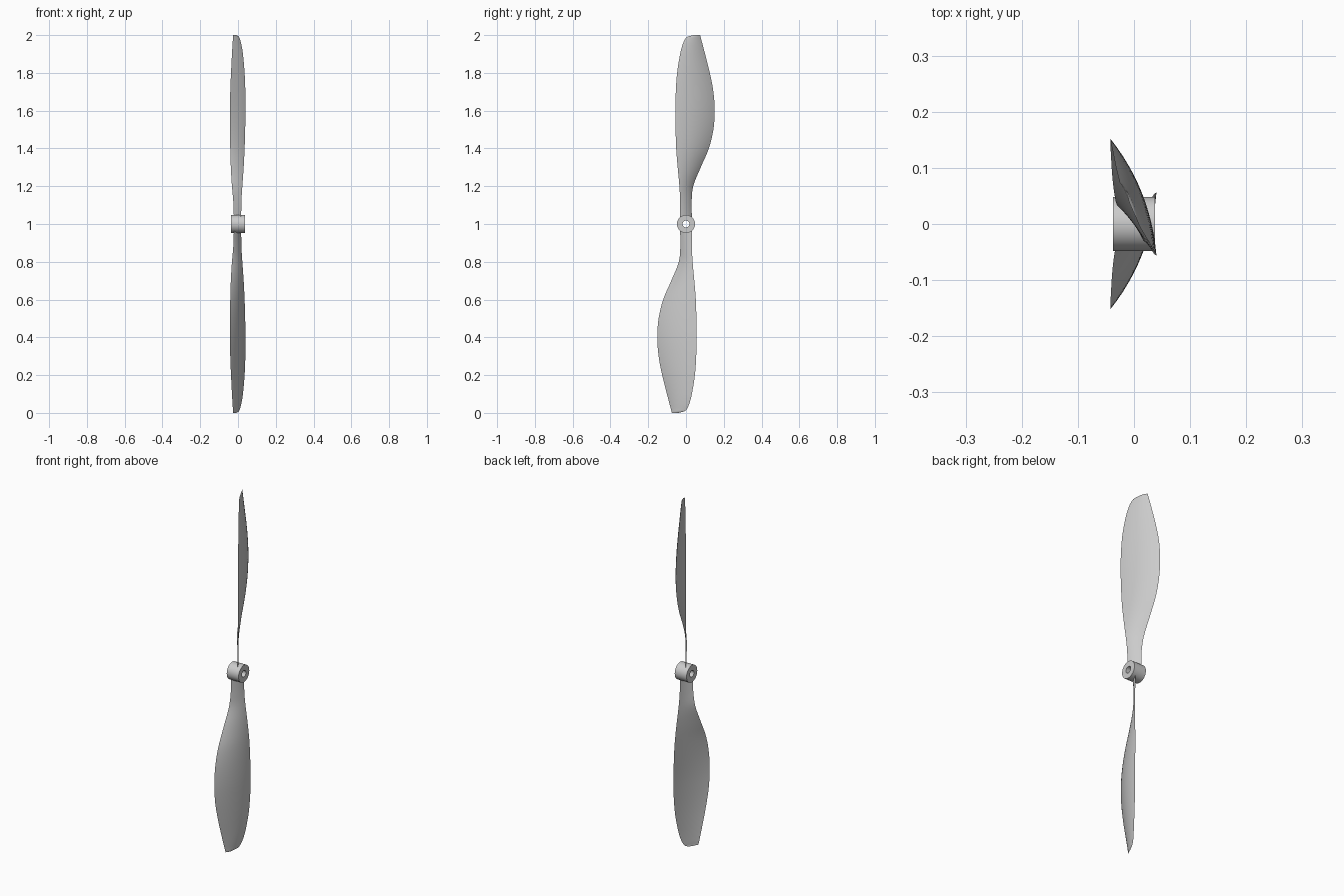
import bpy, bmesh, math
from mathutils import Vector, Matrix

if "Cube" in bpy.data.objects:
    bpy.data.objects.remove(bpy.data.objects["Cube"])

# Blade stations: radius, trailing edge (x, y), leading edge (x, y)
STATIONS = [
    (0.035, 0.017, -0.031, -0.022, 0.031),
    (0.12, 0.018, -0.031, -0.025, 0.030),
    (0.20, 0.023, -0.035, -0.032, 0.038),
    (0.30, 0.030, -0.044, -0.038, 0.078),
    (0.40, 0.035, -0.052, -0.041, 0.121),
    (0.50, 0.038, -0.055, -0.042, 0.145),
    (0.60, 0.040, -0.056, -0.042, 0.152),
    (0.70, 0.039, -0.054, -0.041, 0.145),
    (0.80, 0.035, -0.047, -0.037, 0.126),
    (0.90, 0.026, -0.031, -0.032, 0.101),
    (0.95, 0.018, -0.018, -0.029, 0.088),
    (0.98, 0.010, -0.004, -0.027, 0.080),
    (0.992, 0.004, 0.010, -0.026, 0.077),
    (1.0, -0.009, 0.040, -0.026, 0.075),
]
CHORD_STEPS = 12
SUB = 4


def catmull(p0, p1, p2, p3, t):
    """Smooth value between p1 and p2, allowing for uneven station spacing."""
    h = p2[0] - p1[0]
    out = [p1[0] + h * t]
    for k in range(1, 5):
        m1 = (p2[k] - p0[k]) / (p2[0] - p0[0]) * h
        m2 = (p3[k] - p1[k]) / (p3[0] - p1[0]) * h
        out.append((2*t**3 - 3*t*t + 1) * p1[k] + (t**3 - 2*t*t + t) * m1
                   + (-2*t**3 + 3*t*t) * p2[k] + (t**3 - t*t) * m2)
    return out


def finish(bm, name):
    bmesh.ops.recalc_face_normals(bm, faces=bm.faces)
    mesh = bpy.data.meshes.new(name)
    bm.to_mesh(mesh)
    bm.free()
    ob = bpy.data.objects.new(name, mesh)
    bpy.context.collection.objects.link(ob)
    ob.location.z = 1.0
    bpy.ops.object.select_all(action='DESELECT')
    ob.select_set(True)
    bpy.context.view_layer.objects.active = ob
    bpy.ops.object.shade_smooth_by_angle(angle=math.radians(35))
    return ob


def section(r, tx, ty, lx, ly):
    """Closed thin cambered section: convex side then concave side."""
    a, b = Vector((tx, ty)), Vector((lx, ly))
    d = b - a
    n = Vector((d.y, -d.x))
    loop = []
    for i in range(CHORD_STEPS + 1):
        s = i / CHORD_STEPS
        loop.append(a + d * s + n * 0.075 * 4 * s * (1 - s))
    for i in range(CHORD_STEPS - 1, 0, -1):
        s = i / CHORD_STEPS
        loop.append(a + d * s + n * 0.035 * 4 * s * (1 - s))
    return [Vector((p.x, p.y, r)) for p in loop]


def blade(name, turn):
    bm = bmesh.new()
    rows = []
    last = len(STATIONS) - 1
    for i in range(last):
        q = [STATIONS[max(0, min(last, i + k))] for k in (-1, 0, 1, 2)]
        rows += [catmull(*q, j / SUB) for j in range(SUB)]
    rows.append(STATIONS[-1])
    rings = [[bm.verts.new(p) for p in section(*row)] for row in rows]
    count = len(rings[0])
    for u, v in zip(rings, rings[1:]):
        for i in range(count):
            j = (i + 1) % count
            bm.faces.new((u[i], u[j], v[j], v[i]))
    bm.faces.new(rings[0])
    bm.faces.new(rings[-1])
    bm.transform(Matrix.Rotation(turn, 4, 'X'))
    return finish(bm, name)


# Two blades, the lower one turned half a circle about the shaft
blade("upper_blade", 0)
blade("lower_blade", math.pi)

# Hub: bored cylinder along x
SEG = 48
bm = bmesh.new()
profile = [(-0.037, 0.018), (-0.037, 0.048), (0.037, 0.048), (0.037, 0.018)]
rings = []
for k in range(SEG):
    a = 2 * math.pi * k / SEG
    rings.append([bm.verts.new((x, r * math.cos(a), r * math.sin(a))) for x, r in profile])
for k in range(SEG):
    u, v = rings[k], rings[(k + 1) % SEG]
    for i in range(4):
        j = (i + 1) % 4
        bm.faces.new((u[i], u[j], v[j], v[i]))
finish(bm, "hub")
